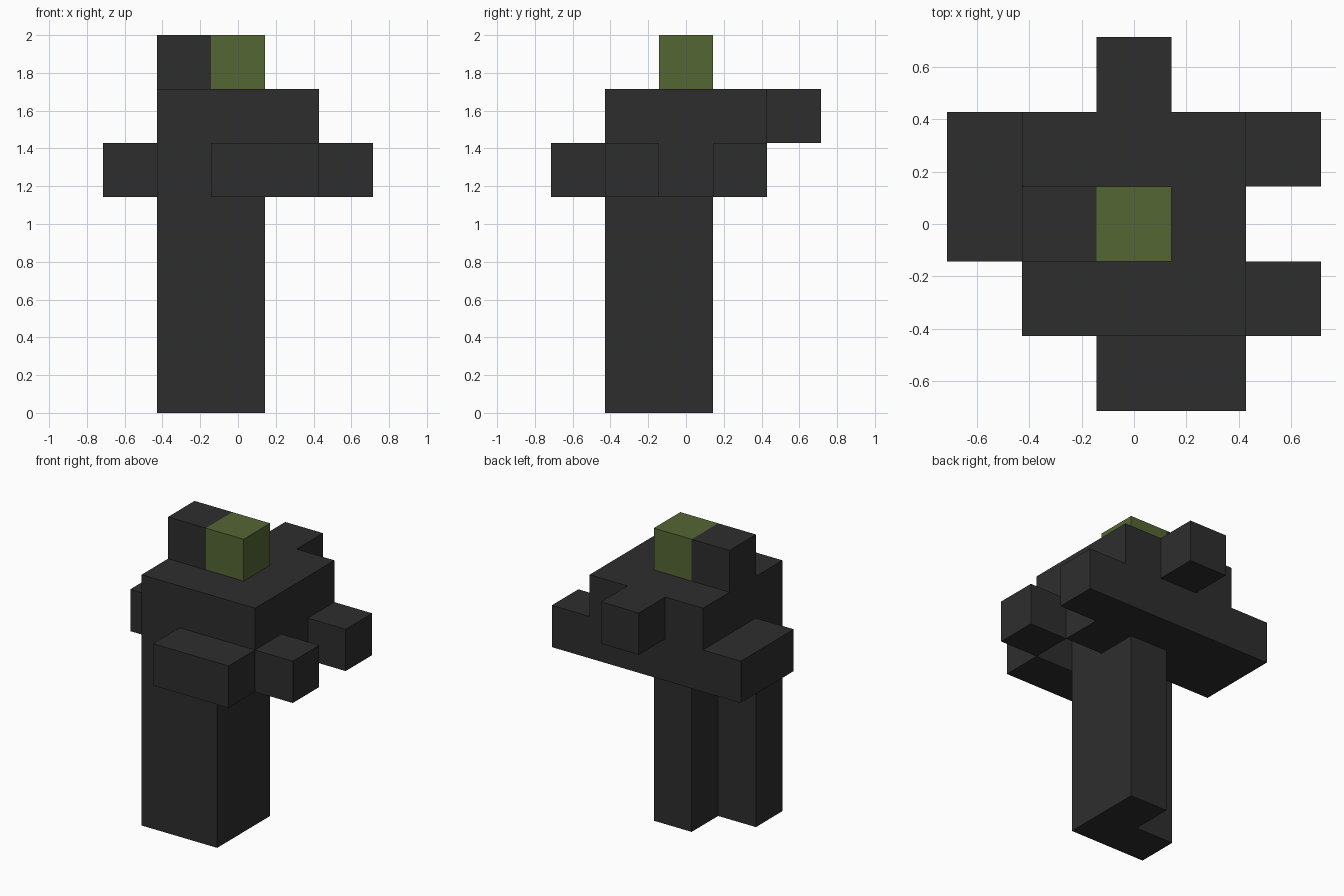
import bpy
from mathutils import Vector

cube = bpy.data.objects.get("Cube")
if cube:
    bpy.data.objects.remove(cube, do_unlink=True)

UNIT = 2 / 7  # edge of one block


def material(name, rgb):
    mat = bpy.data.materials.new(name)
    mat.use_nodes = True
    mat.diffuse_color = (*rgb, 1)
    mat.node_tree.nodes["Principled BSDF"].inputs["Base Color"].default_value = (*rgb, 1)
    return mat


charcoal = material("charcoal", (0.027, 0.027, 0.027))
olive = material("olive_green", (0.089, 0.133, 0.034))


def block(name, first, last, mat=charcoal):
    """Box filling the grid cells from first to last, both included."""
    low = (Vector(first) - Vector((0.5, 0.5, 0))) * UNIT
    high = (Vector(last) + Vector((0.5, 0.5, 1))) * UNIT
    bpy.ops.mesh.primitive_cube_add(size=1, location=(low + high) / 2)
    obj = bpy.context.object
    obj.name = obj.data.name = name
    obj.scale = high - low
    bpy.ops.object.transform_apply(location=False, rotation=False, scale=True)
    obj.data.materials.append(mat)
    return obj


# L-shaped trunk
block("trunk_front", (-1, -1, 0), (0, -1, 3))
block("trunk_back", (0, 0, 0), (0, 0, 3))

# Lower layer of the crown, open underneath at the front left corner
block("lower_crown_back", (-2, 1, 4), (2, 1, 4))
block("lower_crown_middle", (-2, 0, 4), (1, 0, 4))
block("lower_crown_front", (-1, -1, 4), (0, -1, 4))
block("front_branch", (0, -2, 4), (1, -2, 4))
block("left_branch", (2, -1, 4), (2, -1, 4))

# Upper layer of the crown
block("upper_crown", (-1, -1, 5), (1, 1, 5))
block("back_branch", (0, 2, 5), (0, 2, 5))

# Top blocks
block("top_block", (-1, 0, 6), (-1, 0, 6))
block("green_tip", (0, 0, 6), (0, 0, 6), olive)
